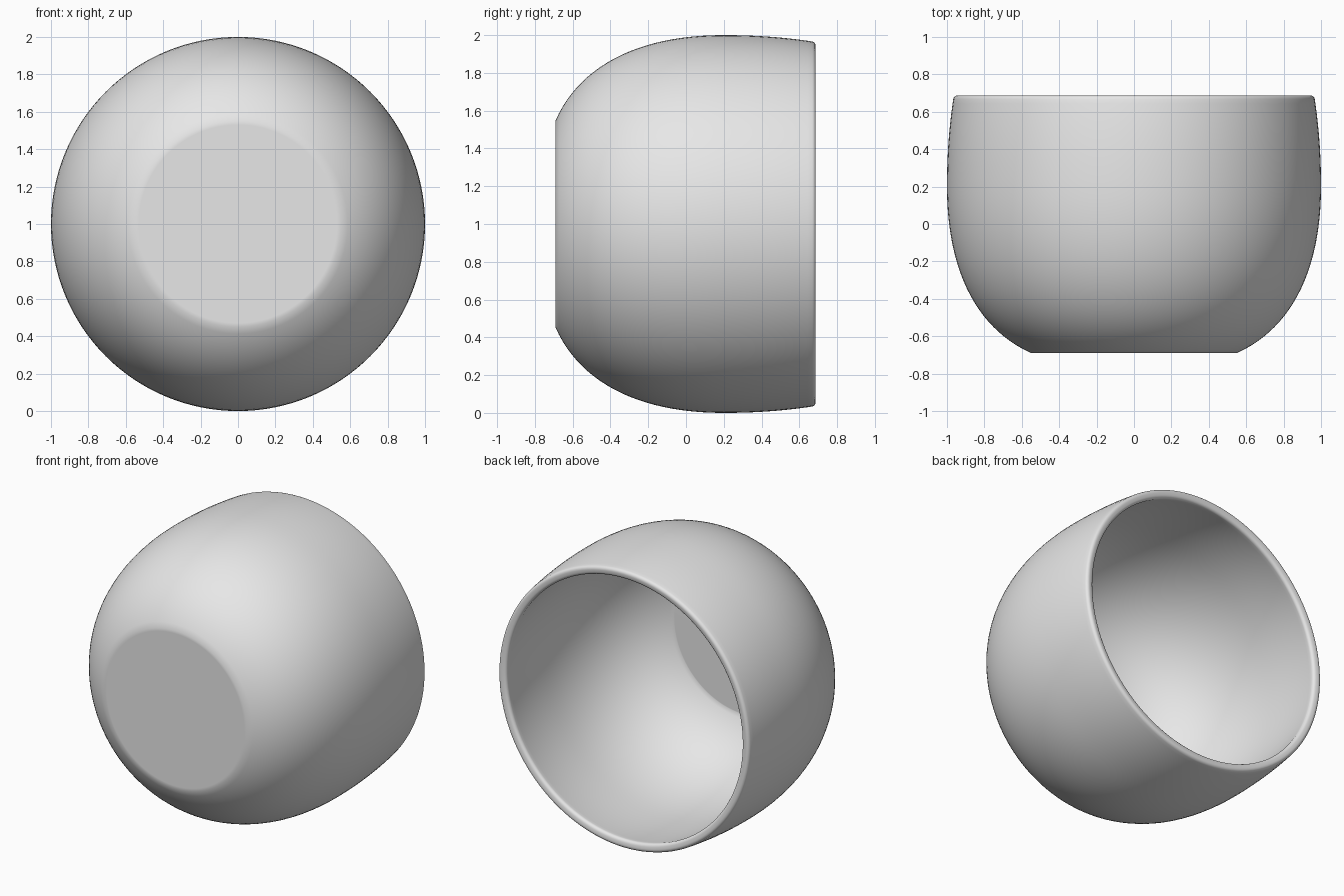
import bpy
import bmesh
import math
from mathutils import Vector
from mathutils.geometry import interpolate_bezier

cube = bpy.data.objects.get("Cube")
if cube:
    bpy.data.objects.remove(cube, do_unlink=True)

SIDES = 128
AXIS_HEIGHT = 1.0
WALL = 0.06


def make_material(name, colour):
    mat = bpy.data.materials.new(name)
    mat.use_nodes = True
    mat.diffuse_color = colour
    mat.node_tree.nodes["Principled BSDF"].inputs["Base Color"].default_value = colour
    return mat


def curve(points, count):
    """Bezier segment in (radius, depth) coordinates."""
    return interpolate_bezier(*[Vector(p) for p in points], count)


# Outer profile: flat base, round belly, slightly closing mouth
base = [Vector((0, -0.69)), Vector((0.53, -0.69))]
belly = curve([(0.55, -0.69), (0.84, -0.56), (1.0, -0.25), (1.0, 0.2)], 24)
mouth = curve([(1.0, 0.2), (1.0, 0.36), (0.99, 0.52), (0.963, 0.69)], 12)
profile = base + belly + mouth[1:]

# Revolve the profile around the front-to-back axis
bm = bmesh.new()
verts = [bm.verts.new((p[0], p[1], AXIS_HEIGHT)) for p in profile]
edges = [bm.edges.new(pair) for pair in zip(verts, verts[1:])]
bmesh.ops.spin(bm, geom=verts + edges, cent=(0, 0, AXIS_HEIGHT), axis=(0, 1, 0),
               angle=math.tau, steps=SIDES, use_duplicate=False)
bmesh.ops.remove_doubles(bm, verts=bm.verts, dist=0.0005)
bmesh.ops.recalc_face_normals(bm, faces=bm.faces)
base_face = min(bm.faces, key=lambda f: f.calc_center_median().y)
if base_face.normal.y > 0:
    bmesh.ops.reverse_faces(bm, faces=bm.faces)
for face in bm.faces:
    face.smooth = True

mesh = bpy.data.meshes.new("bowl")
bm.to_mesh(mesh)
bm.free()
mesh.materials.append(make_material("light grey", (0.8, 0.8, 0.8, 1)))
bowl = bpy.data.objects.new("bowl", mesh)
bpy.context.collection.objects.link(bowl)

# Wall thickness, with a rounded rim
shell = bowl.modifiers.new("wall", 'SOLIDIFY')
shell.thickness = WALL
shell.offset = -1
shell.use_even_offset = True
rim = bowl.modifiers.new("rounded rim", 'BEVEL')
rim.limit_method = 'ANGLE'
rim.angle_limit = math.radians(60)
rim.width = 0.022
rim.segments = 4
